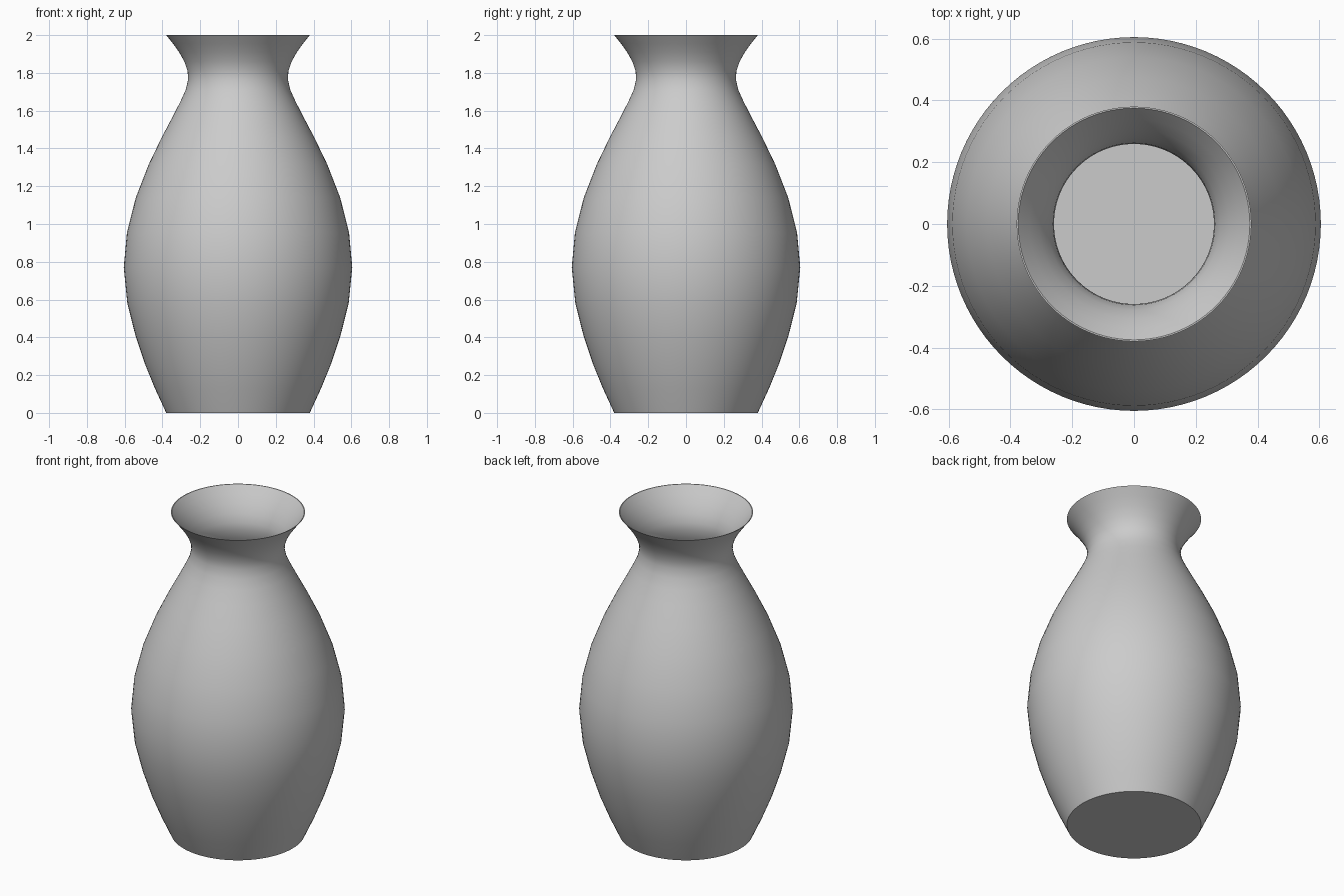
import bpy, bmesh, math

if "Cube" in bpy.data.objects:
    bpy.data.objects.remove(bpy.data.objects["Cube"])

# Outer profile of the vase: (radius, height)
PROFILE = [(0.38, 0), (0.44, 0.13), (0.493, 0.26), (0.543, 0.41), (0.586, 0.58),
           (0.605, 0.77), (0.588, 0.955), (0.541, 1.14), (0.473, 1.315),
           (0.403, 1.46), (0.345, 1.57), (0.304, 1.65), (0.277, 1.71),
           (0.264, 1.765), (0.267, 1.81), (0.284, 1.86), (0.312, 1.91),
           (0.344, 1.955), (0.38, 2.0)]
WALL = 0.005
SIDES = 96

# Outer wall, rim, then thin inner wall down to the floor
inner = [(r - WALL, max(z, WALL)) for r, z in reversed(PROFILE)]
section = [(0, 0)] + PROFILE + inner + [(0, WALL)]

# Revolve the section around z
bm = bmesh.new()
verts = [bm.verts.new((r, 0, z)) for r, z in section]
edges = [bm.edges.new(pair) for pair in zip(verts, verts[1:])]
bmesh.ops.spin(bm, geom=verts + edges, cent=(0, 0, 0), axis=(0, 0, 1),
               angle=2 * math.pi, steps=SIDES, use_duplicate=False)
bmesh.ops.remove_doubles(bm, verts=bm.verts[:], dist=0.0005)
bmesh.ops.recalc_face_normals(bm, faces=bm.faces[:])

mesh = bpy.data.meshes.new("vase")
bm.to_mesh(mesh)
bm.free()
vase = bpy.data.objects.new("vase", mesh)
bpy.context.collection.objects.link(vase)

# Smooth body with crisp rim and base
bpy.context.view_layer.objects.active = vase
vase.select_set(True)
bpy.ops.object.shade_smooth_by_angle(angle=math.radians(40))
